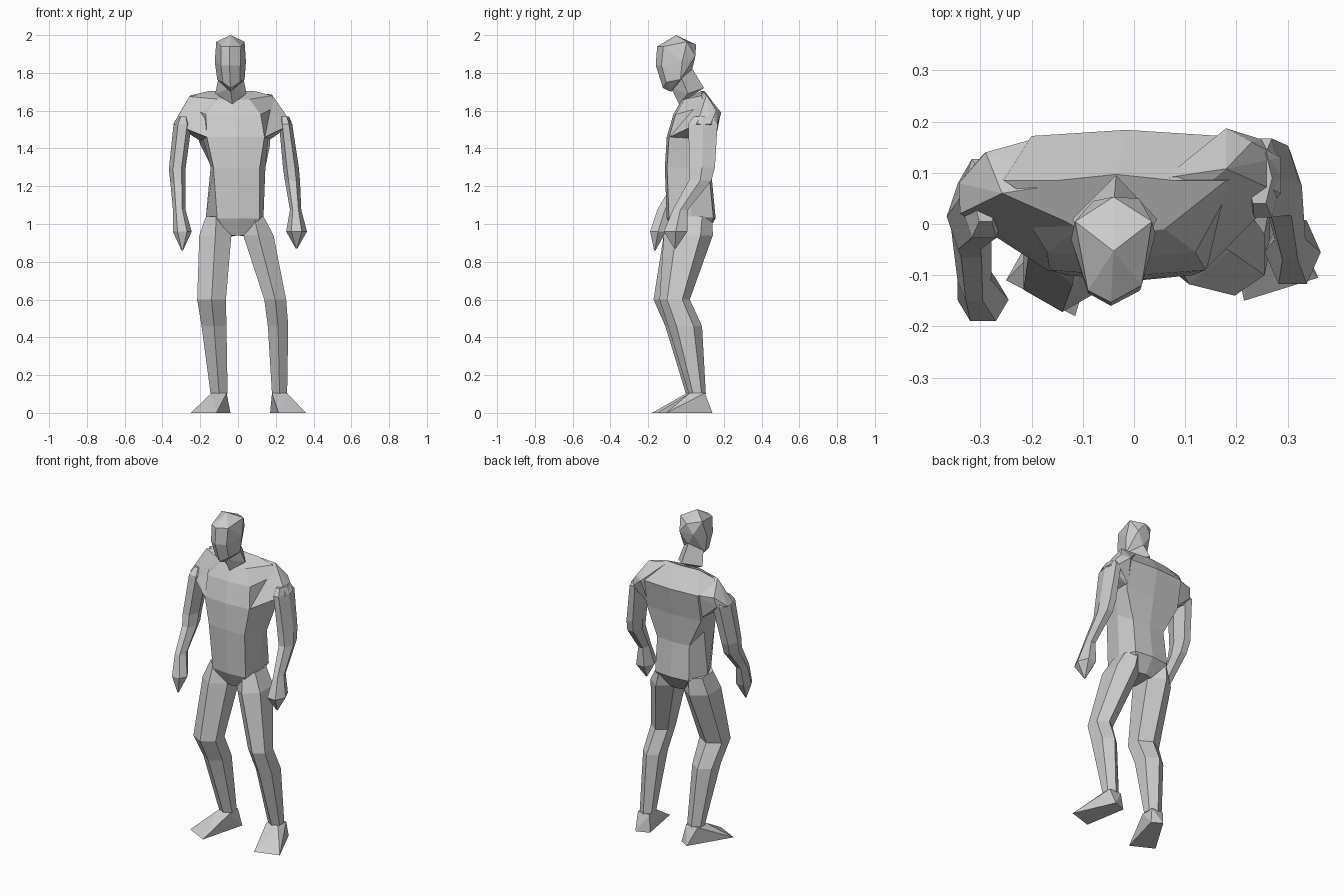
import bpy
import bmesh
from math import cos, sin, tau
from mathutils import Vector

default_cube = bpy.data.objects.get("Cube")
if default_cube:
    bpy.data.objects.remove(default_cube, do_unlink=True)

# One plain clay colour for the whole figure
clay = bpy.data.materials.new("light_grey")
clay.use_nodes = True
CLAY_COLOUR = (.6, .6, .6, 1)
clay.diffuse_color = CLAY_COLOUR
clay.node_tree.nodes["Principled BSDF"].inputs["Base Color"].default_value = CLAY_COLOUR


def finish(bm, name):
    """Turn a bmesh into a named, flat shaded object."""
    bmesh.ops.recalc_face_normals(bm, faces=bm.faces)
    mesh = bpy.data.meshes.new(name)
    bm.to_mesh(mesh)
    bm.free()
    mesh.materials.append(clay)
    part = bpy.data.objects.new(name, mesh)
    bpy.context.collection.objects.link(part)
    return part


def loft(name, rings):
    """Skin a stack of rings that all have the same number of points."""
    bm = bmesh.new()
    loops = [[bm.verts.new(point) for point in ring] for ring in rings]
    for low, high in zip(loops, loops[1:]):
        for i in range(len(low)):
            j = (i + 1) % len(low)
            bm.faces.new((low[i], low[j], high[j], high[i]))
    bm.faces.new(loops[0][::-1])
    bm.faces.new(loops[-1])
    return finish(bm, name)


def hull(name, points):
    """Wrap a few corner points in a faceted solid."""
    bm = bmesh.new()
    for point in points:
        bm.verts.new(point)
    result = bmesh.ops.convex_hull(bm, input=bm.verts)
    unused = {v for v in result["geom_interior"] if isinstance(v, bmesh.types.BMVert)}
    bmesh.ops.delete(bm, geom=list(unused), context="VERTS")
    return finish(bm, name)


def limb(name, stations, ridge_front, sides=6):
    """Loft a limb through stations of centre x, y, z and half widths x, y.
    A front ridge puts a corner, not a flat, on the front and back."""
    turn = tau / 4 if ridge_front else 0
    angles = [turn + tau * i / sides for i in range(sides)]
    reach_x = max(cos(a) for a in angles)
    reach_y = max(sin(a) for a in angles)
    rings = []
    for x, y, z, half_x, half_y in stations:
        rings.append([(x + half_x * cos(a) / reach_x, y + half_y * sin(a) / reach_y, z)
                      for a in angles])
    return loft(name, rings)


def torso_ring(front, side, back):
    """Ring from three left/right pairs given as x min, x max, y, z."""
    def pair(values):
        low, high, y, z = values
        return Vector((low, y, z)), Vector((high, y, z))

    front_low, front_high = pair(front)
    side_low, side_high = pair(side)
    back_low, back_high = pair(back)
    bulge = Vector((0, .012, 0))
    front_mid = (front_low + front_high) / 2 - bulge
    back_mid = (back_low + back_high) / 2 + bulge
    return [front_mid, front_high, side_high, back_high,
            back_mid, back_low, side_low, front_low]


# Torso from the crotch up to the shoulder line
torso_levels = [
    ((-.05, .05, -.05, .94), (-.06, .06, .02, .93), (-.05, .05, .09, .94)),
    ((-.11, .115, -.09, 1.03), (-.17, .135, .03, 1.04), (-.12, .11, .145, 1.03)),
    ((-.13, .115, -.1, 1.3), (-.145, .145, .03, 1.3), (-.11, .11, .125, 1.24)),
    ((-.165, .14, -.09, 1.46), (-.19, .16, .03, 1.47), (-.2, .17, .14, 1.42)),
    ((-.17, .12, -.055, 1.58), (-.26, .2, .09, 1.62), (-.2, .17, .172, 1.59)),
    ((-.11, .06, -.01, 1.66), (-.255, .18, .085, 1.68), (-.15, .08, .085, 1.705)),
]
loft("torso", [torso_ring(*level) for level in torso_levels])

# Shoulders bridging chest, shoulder blade, armpit and upper arm
hull("left_shoulder", [
    (.18, .108, 1.685), (.06, .09, 1.7), (.18, .187, 1.59), (.23, .16, 1.6),
    (.287, .13, 1.53), (.287, .06, 1.53), (.22, .013, 1.525),
    (.14, -.088, 1.46), (.16, .14, 1.44), (.25, .165, 1.53), (.04, -.01, 1.66),
])
hull("right_shoulder", [
    (-.258, .06, 1.675), (-.13, .08, 1.7), (-.29, .14, 1.59), (-.2, .165, 1.59),
    (-.342, .08, 1.53), (-.34, .02, 1.53), (-.248, -.03, 1.515),
    (-.165, -.093, 1.46), (-.2, .135, 1.44), (-.3, .13, 1.53), (-.1, -.01, 1.66),
])

# Neck leaning forward
hull("neck", [
    (-.03, -.037, 1.635), (-.12, .01, 1.69), (.045, .01, 1.69), (-.035, .095, 1.72),
    (-.04, -.08, 1.72), (-.1, -.03, 1.79), (.025, -.03, 1.79), (-.04, .035, 1.82),
])

# Head: crown, brow, cheeks, nape and jaw
hull("head", [
    (-.04, -.053, 2),
    (-.115, .005, 1.965), (.035, .005, 1.965), (-.04, .053, 1.95),
    (-.09, -.13, 1.94), (.015, -.12, 1.94), (-.045, -.153, 1.94),
    (-.123, -.03, 1.86), (.042, -.02, 1.86), (-.09, -.135, 1.84),
    (.012, -.13, 1.84), (-.045, -.16, 1.84), (-.08, .045, 1.89), (.01, .05, 1.89),
    (-.11, -.03, 1.765), (.035, -.03, 1.765), (-.08, -.11, 1.75), (.01, -.105, 1.75),
    (-.04, -.122, 1.72), (-.04, -.08, 1.7), (-.04, .0, 1.76), (-.04, .032, 1.815),
])

# Arms: upper arm, elbow, wrist, palm and fingertips
limb("left_arm", [
    (.245, .09, 1.57, .025, .05), (.252, .09, 1.53, .035, .077),
    (.28, .085, 1.3, .042, .068), (.288, .075, 1.23, .04, .06),
    (.305, -.03, 1.075, .03, .04), (.31, -.055, .96, .055, .062),
    (.31, -.058, .87, .004, .004),
], ridge_front=False)
limb("right_arm", [
    (-.29, .055, 1.57, .025, .05), (-.293, .05, 1.53, .048, .077),
    (-.322, .015, 1.29, .044, .065), (-.318, -.005, 1.22, .04, .06),
    (-.312, -.11, 1.08, .033, .04), (-.295, -.148, .96, .05, .042),
    (-.295, -.165, .86, .004, .004),
], ridge_front=False)

# Legs: hip, thigh, knee, calf and ankle
limb("left_leg", [
    (.085, .03, 1.04, .05, .11), (.108, .012, .94, .08, .13),
    (.197, -.06, .6, .058, .08), (.212, -.005, .46, .054, .09),
    (.22, .06, .1, .04, .045),
], ridge_front=True)
limb("right_leg", [
    (-.115, .03, 1.04, .055, .11), (-.12, .012, .94, .085, .13),
    (-.14, -.085, .6, .076, .087), (-.127, -.02, .46, .066, .09),
    (-.1, .045, .1, .045, .045),
], ridge_front=True)


def foot(name, ankle, toes, heels):
    """Wedge from a small ankle block down to the sole corners."""
    x, y = ankle
    points = [(x + dx, y + dy, .105) for dx in (-.04, .04) for dy in (-.04, .04)]
    points += [(px, py, 0) for px, py in toes + heels]
    return hull(name, points)


# Feet turned outward
foot("left_foot", (.22, .06), [(.215, -.15), (.36, -.105)], [(.17, .11), (.25, .14)])
foot("right_foot", (-.1, .045), [(-.25, -.11), (-.115, -.18)], [(-.1, .135), (-.04, .1)])
